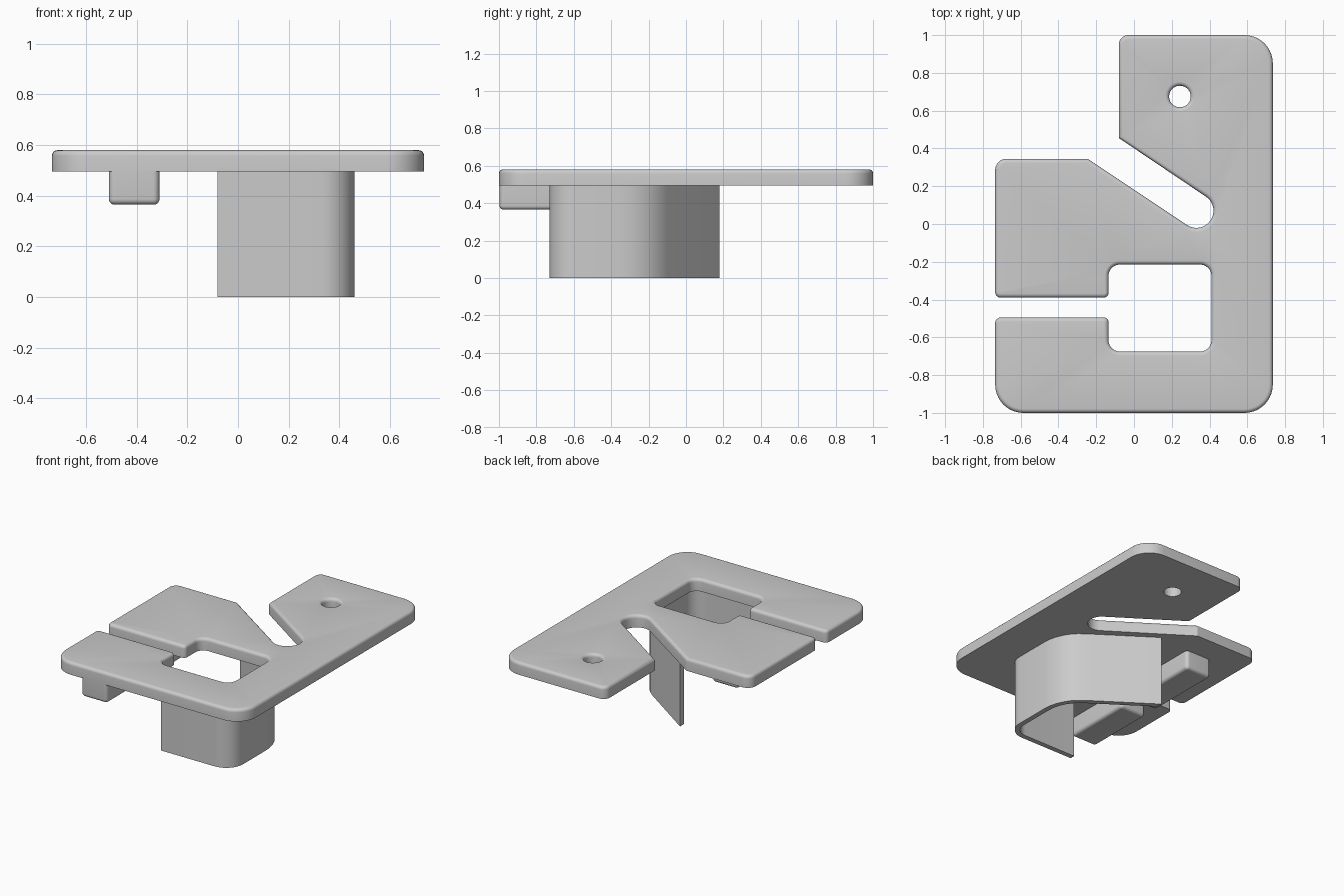
import bpy, bmesh, math
from mathutils import Vector

cube = bpy.data.objects.get("Cube")
if cube:
    bpy.data.objects.remove(cube)

grey = bpy.data.materials.new("light_grey")
grey.use_nodes = True
colour = (0.6, 0.6, 0.6, 1)
grey.diffuse_color = colour
grey.node_tree.nodes["Principled BSDF"].inputs["Base Color"].default_value = colour


def rounded(corners):
    """Closed loop from (x, y, radius) corners, each rounded by an arc."""
    loop = []
    for i, (x, y, r) in enumerate(corners):
        p = Vector((x, y))
        if r == 0:
            loop.append(p)
            continue
        a = (Vector(corners[i - 1][:2]) - p).normalized()
        b = (Vector(corners[(i + 1) % len(corners)][:2]) - p).normalized()
        half = a.angle(b) / 2
        centre = p + (a + b).normalized() * (r / math.sin(half))
        start = p + a * (r / math.tan(half)) - centre
        end = p + b * (r / math.tan(half)) - centre
        sweep = math.atan2(start.cross(end), start.dot(end))
        steps = max(4, round(abs(sweep) / math.radians(9)))
        for k in range(steps + 1):
            t = sweep * k / steps
            loop.append(centre + Vector((start.x * math.cos(t) - start.y * math.sin(t),
                                         start.x * math.sin(t) + start.y * math.cos(t))))
    return loop


def inset(loop, d):
    """Move a loop to its left, into the material."""
    result = []
    for i, p in enumerate(loop):
        a = (p - loop[i - 1]).normalized()
        b = (loop[(i + 1) % len(loop)] - p).normalized()
        n = Vector((-a.y - b.y, a.x + b.x)).normalized()
        result.append(p + n * (d / n.dot(Vector((-a.y, a.x)))))
    return result


def solid(name, loops, layers):
    """Stack inset copies of the loops at (inset, z) layers and cap the ends."""
    bm = bmesh.new()
    caps = ([], [])
    for loop in loops:
        rings = [[bm.verts.new((p.x, p.y, z)) for p in inset(loop, d)] for d, z in layers]
        n = len(loop)
        for low, high in zip(rings, rings[1:]):
            for i in range(n):
                j = (i + 1) % n
                bm.faces.new((low[i], low[j], high[j], high[i]))
        for cap, ring in zip(caps, (rings[0], rings[-1])):
            cap += [bm.edges.get((ring[i], ring[(i + 1) % n])) for i in range(n)]
    for cap in caps:
        bmesh.ops.triangle_fill(bm, edges=cap, use_beauty=True)
    bmesh.ops.recalc_face_normals(bm, faces=bm.faces)
    mesh = bpy.data.meshes.new(name)
    bm.to_mesh(mesh)
    bm.free()
    mesh.materials.append(grey)
    obj = bpy.data.objects.new(name, mesh)
    bpy.context.collection.objects.link(obj)
    bpy.ops.object.select_all(action='DESELECT')
    obj.select_set(True)
    bpy.context.view_layer.objects.active = obj
    bpy.ops.object.shade_smooth_by_angle(angle=math.radians(32))
    return obj


def fillet(r, z, direction, steps=5):
    """Quarter-round layers easing into a flat face at height z."""
    angles = [math.pi / 2 * k / steps for k in range(steps + 1)]
    return [(r * (1 - math.cos(t)), z - direction * r * (1 - math.sin(t))) for t in angles]


BOTTOM, TOP = 0.495, 0.58

# Plate outline, running round the angled slot and the keyed window
outline = rounded([
    (-0.735, -1, 0.15), (0.735, -1, 0.15), (0.735, 1, 0.15), (-0.08, 1, 0.05),
    (-0.08, 0.455, 0), (0.455, 0.095, 0.089), (0.355, -0.055, 0.089), (-0.245, 0.345, 0),
    (-0.735, 0.345, 0.06), (-0.735, -0.39, 0.03), (-0.135, -0.39, 0.025),
    (-0.135, -0.215, 0.06), (0.41, -0.215, 0.06), (0.41, -0.675, 0.06),
    (-0.135, -0.675, 0.06), (-0.135, -0.495, 0.025), (-0.735, -0.495, 0.03)])
screw_hole = [Vector((0.243 + 0.057 * math.cos(t), 0.675 - 0.057 * math.sin(t)))
              for t in (math.tau * k / 40 for k in range(40))]
solid("plate", [outline, screw_hole], [(0, BOTTOM)] + fillet(0.022, TOP, 1))

# Thin curved wall under the window
path = [(-0.08, -0.73, 0), (0.46, -0.73, 0.13), (0.46, -0.19, 0.3), (-0.08, 0.18, 0)]
thick = 0.035
inner = [(-0.08, -0.73 + thick, 0), (0.46 - thick, -0.73 + thick, 0.13 - thick),
         (0.46 - thick, -0.209, 0.3 - thick), (-0.08, 0.18 - thick * 1.21, 0)]
solid("guide_wall", [rounded(path + inner[::-1])], [(0, 0), (0, BOTTOM + 0.005)])

# Ribs under the two left tabs
for name, y0, y1 in (("front_rib", -0.997, -0.495), ("back_rib", -0.39, 0.16)):
    rib = rounded([(x, y, 0.025) for x, y in
                   ((-0.51, y0), (-0.31, y0), (-0.31, y1), (-0.51, y1))])
    solid(name, [rib], fillet(0.022, 0.365, -1)[::-1] + [(0, BOTTOM + 0.005)])
